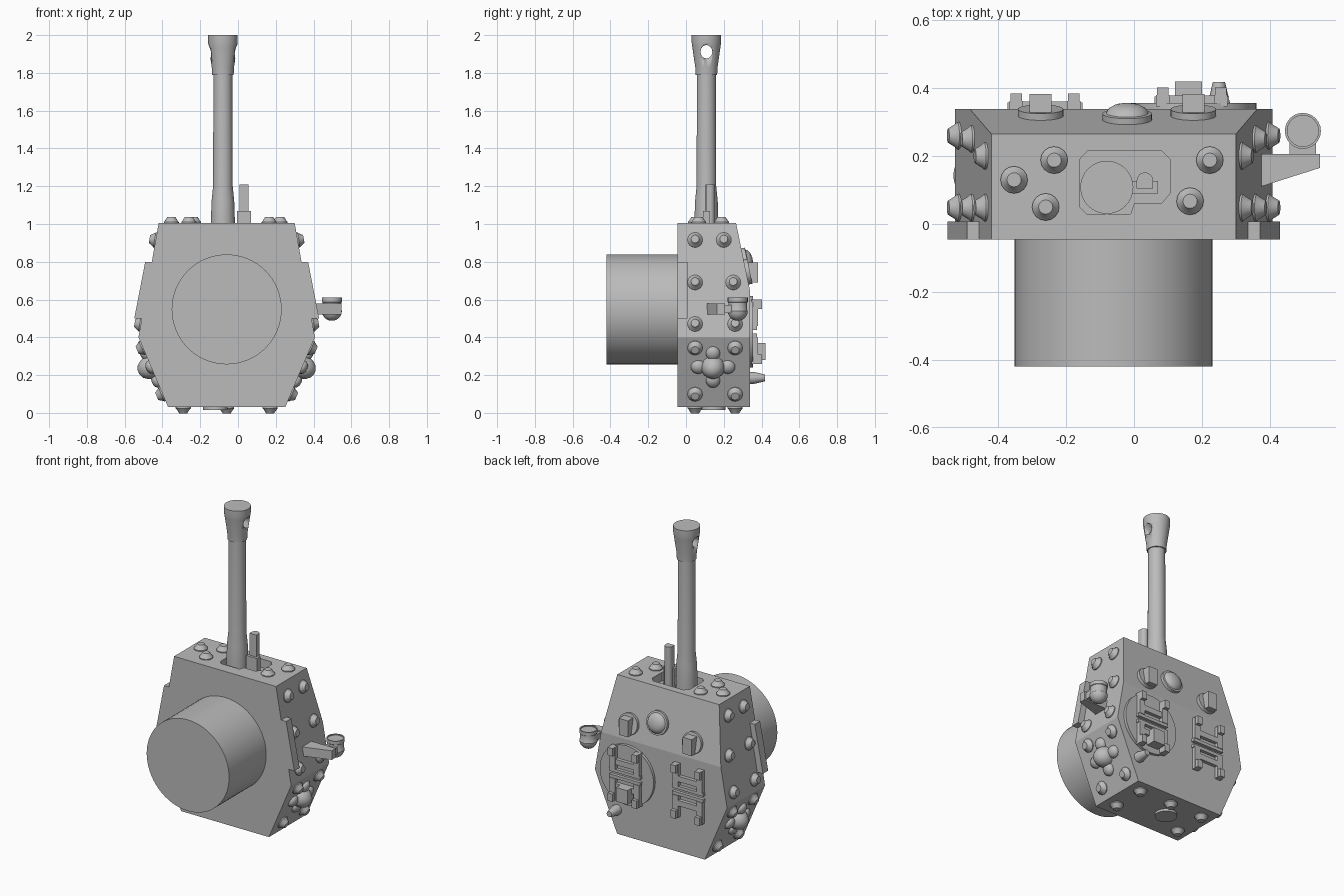
import bpy, bmesh, math
from mathutils import Vector, Matrix

if "Cube" in bpy.data.objects:
    bpy.data.objects.remove(bpy.data.objects["Cube"], do_unlink=True)

mat = bpy.data.materials.new("plain_grey")
mat.use_nodes = True
mat.diffuse_color = (0.5, 0.5, 0.5, 1)
mat.node_tree.nodes["Principled BSDF"].inputs["Base Color"].default_value = (0.5, 0.5, 0.5, 1)

CX = -0.06                                   # centre line of the turret
TOP, WIDE, LOW = (1.005, 0.36), (0.4, 0.467), (0.03, 0.31)   # height, half width
BACK, BREAK, RIM = 0.338, 0.65, 0.265


def finish(bm, name, smooth=True):
    bmesh.ops.recalc_face_normals(bm, faces=bm.faces)
    me = bpy.data.meshes.new(name)
    bm.to_mesh(me)
    bm.free()
    me.materials.append(mat)
    ob = bpy.data.objects.new(name, me)
    bpy.context.collection.objects.link(ob)
    if smooth:
        bpy.ops.object.select_all(action="DESELECT")
        ob.select_set(True)
        bpy.context.view_layer.objects.active = ob
        bpy.ops.object.shade_smooth_by_angle(angle=math.radians(35))
    return ob


def frame(pos, normal):
    """Matrix that carries local z onto the normal at a point."""
    return Matrix.Translation(pos) @ Vector(normal).to_track_quat("Z", "Y").to_matrix().to_4x4()


def lathe(bm, profile, mx, sides=24):
    """Turn (radius, height) points into a capped solid of revolution."""
    rings = [[bm.verts.new(mx @ Vector((r * math.cos(a), r * math.sin(a), h)))
              for a in (math.tau * i / sides for i in range(sides))] for r, h in profile]
    for lo, hi in zip(rings, rings[1:]):
        for i in range(sides):
            j = (i + 1) % sides
            bm.faces.new((lo[i], lo[j], hi[j], hi[i]))
    bm.faces.new(rings[0][::-1])
    bm.faces.new(rings[-1])


def box(bm, x0, x1, y0, y1, z0, z1, mx=Matrix()):
    size = Matrix.Diagonal((x1 - x0, y1 - y0, z1 - z0, 1))
    mid = Matrix.Translation(((x0 + x1) / 2, (y0 + y1) / 2, (z0 + z1) / 2))
    bmesh.ops.create_cube(bm, size=1, matrix=mx @ mid @ size)


def prism(bm, low, high):
    a, b = ([bm.verts.new(p) for p in ring] for ring in (low, high))
    bm.faces.new(a[::-1])
    bm.faces.new(b)
    for i in range(len(a)):
        j = (i + 1) % len(a)
        bm.faces.new((a[i], a[j], b[j], b[i]))


def cut(target, cutter):
    cutter.hide_render = True
    cutter.hide_set(True)
    mod = target.modifiers.new("cut", "BOOLEAN")
    mod.operation, mod.solver, mod.object = "DIFFERENCE", "EXACT", cutter
    bpy.context.view_layer.objects.active = target
    bpy.ops.object.modifier_apply(modifier=mod.name)
    bpy.data.objects.remove(cutter, do_unlink=True)


def half_width(z):
    a, b = (TOP, WIDE) if z > WIDE[0] else (LOW, WIDE)
    return b[1] + (a[1] - b[1]) * (z - b[0]) / (a[0] - b[0])


def side_frame(s, y, z):
    slope = (half_width(z + 0.01) - half_width(z - 0.01)) / 0.02
    return frame((CX + s * half_width(z), y, z), (s, 0, -s * slope * s))


def roof_y(z):
    return BACK - max(0, z - BREAK) * (BACK - RIM) / (TOP[0] - BREAK)


# Hull: hexagonal plates joined, with a sloped upper roof
bm = bmesh.new()
sections = [(LOW[0], BACK), (WIDE[0], BACK), (BREAK, BACK), (TOP[0], RIM)]
rings = []
for z, y in sections:
    w = half_width(z)
    rings.append([bm.verts.new(p) for p in
                  ((CX - w, -0.045, z), (CX + w, -0.045, z), (CX + w, y, z), (CX - w, y, z))])
for lo, hi in zip(rings, rings[1:]):
    for i in range(4):
        j = (i + 1) % 4
        bm.faces.new((lo[i], lo[j], hi[j], hi[i]))
bm.faces.new(rings[0][::-1])
bm.faces.new(rings[-1])
hull = finish(bm, "hull", False)

# Gun port recess with a clipped corner
port = [(-0.14, 0.03), (-0.01, 0.03), (0.0, 0.06), (0.08, 0.06), (0.106, 0.09), (0.106, 0.19),
        (0.08, 0.217), (-0.135, 0.217), (-0.16, 0.19), (-0.16, 0.05)]
bm = bmesh.new()
prism(bm, [(x, y, 0.95) for x, y in port], [(x, y, 1.1) for x, y in port])
cut(hull, finish(bm, "port_cutter", False))

# Ring drum
bm = bmesh.new()
lathe(bm, [(0.291, 0), (0.291, 0.38)], frame((CX, -0.04, 0.548), (0, -1, 0)), 64)
finish(bm, "ring_drum")

# Barrel and flared muzzle with a side vent
bm = bmesh.new()
lathe(bm, [(0.063, 0.94), (0.063, 1.03), (0.06, 1.12), (0.052, 1.2), (0.05, 1.79), (0.057, 1.79),
           (0.059, 1.83), (0.075, 1.94), (0.078, 1.96), (0.078, 2.0)],
      Matrix.Translation((-0.08, 0.108, 0)), 32)
barrel = finish(bm, "barrel")
bm = bmesh.new()
lathe(bm, [(0.031, -0.2), (0.031, 0.2)], Matrix.Translation((-0.08, 0.108, 1.912))
      @ Matrix.Diagonal((1, 1, 1.15, 1)) @ Matrix.Rotation(math.pi / 2, 4, "Y"), 16)
cut(barrel, finish(bm, "vent_cutter"))

# Coaxial gun
bm = bmesh.new()
box(bm, -0.005, 0.07, 0.09, 0.127, 0.94, 1.07)
box(bm, 0.008, 0.056, 0.105, 0.13, 0.94, 1.21)
lathe(bm, [(0.024, 0.94), (0.024, 1.21)], Matrix.Translation((0.032, 0.128, 0)), 16)
finish(bm, "coaxial_gun")

# Side rails
bm = bmesh.new()
for s in (-1, 1):
    def rail(y):
        return [(CX + s * (half_width(z) + d), y, z)
                for z, d in ((0.5, -0.02), (0.5, 0.04), (0.8, 0.035), (0.8, -0.02))]
    prism(bm, rail(-0.045), rail(0.008))
finish(bm, "side_rails", False)

# Rivets on the front, flanks and underside
bm = bmesh.new()
rivet = [(0.04, -0.01), (0.04, 0.006), (0.034, 0.012), (0.021, 0.033)]
for x, y in ((-0.353, 0.13), (-0.235, 0.188), (-0.26, 0.05), (0.223, 0.188), (0.165, 0.067)):
    lathe(bm, rivet, Matrix.Translation((x, y, TOP[0])), 16)
for s in (-1, 1):
    for y, z in ((0.2, 0.915), (0.25, 0.69), (0.26, 0.47), (0.26, 0.345), (0.26, 0.1)):
        for yy in (0.048, y):
            lathe(bm, rivet, side_frame(s, yy, z), 16)
for x, y in ((-0.29, 0.048), (0.17, 0.048), (-0.29, 0.26), (0.17, 0.26), (CX, 0.26)):
    lathe(bm, rivet, frame((x, y, LOW[0]), (0, 0, -1)), 16)
finish(bm, "rivets")

# Underside cap
bm = bmesh.new()
lathe(bm, [(0.065, -0.01), (0.065, 0.015)], frame((-0.12, 0.145, LOW[0]), (0, 0, -1)), 32)
finish(bm, "underside_cap")

# Flank ports: central plug with four lobes around it
bm = bmesh.new()
for s in (-1, 1):
    mx = side_frame(s, 0.143, 0.243)
    lathe(bm, [(0.062, -0.01), (0.06, 0.02), (0.052, 0.04), (0.035, 0.062), (0.012, 0.072)], mx, 24)
    for k in range(4):
        turn = mx @ Matrix.Rotation(k * math.pi / 2, 4, "Z")
        bmesh.ops.create_uvsphere(bm, u_segments=16, v_segments=8, radius=1, matrix=turn
                                  @ Matrix.Translation((0.078, 0, 0)) @ Matrix.Diagonal((0.04, 0.038, 0.028, 1)))
finish(bm, "flank_ports")

# Spotlight on a tapered bracket
bm = bmesh.new()
arm = [(0.34, 0.1), (0.38, 0.112), (0.547, 0.165), (0.547, 0.206), (0.34, 0.206)]
prism(bm, [(x, y, 0.522) for x, y in arm], [(x, y, 0.58) for x, y in arm])
box(bm, 0.458, 0.535, 0.2, 0.26, 0.53, 0.572)
finish(bm, "light_bracket", False)
bm = bmesh.new()
bowl = [(0.053 * math.cos(a), 0.54 + 0.053 * math.sin(a))
        for a in (math.radians(d) for d in range(-80, 1, 16))]
lathe(bm, bowl + [(0.05, 0.545), (0.05, 0.585), (0.053, 0.588), (0.053, 0.61), (0.046, 0.61), (0.046, 0.604)],
      Matrix.Translation((0.497, 0.274, 0)), 24)
finish(bm, "spotlight")

# Periscopes and the domed vent on the sloped roof
bm = bmesh.new()
tilt = (0, TOP[0] - BREAK, BACK - RIM)
for x in (-0.275, 0.175):
    lathe(bm, [(0.067, -0.01), (0.067, 0.02)], frame((x, roof_y(0.745), 0.745), tilt), 32)
    box(bm, x - 0.032, x + 0.032, 0.31, 0.382, 0.69, 0.795)
finish(bm, "periscopes")
bm = bmesh.new()
lathe(bm, [(0.073, -0.01), (0.073, 0.018), (0.062, 0.02), (0.055, 0.032), (0.038, 0.042), (0.015, 0.047)],
      frame((-0.02, roof_y(0.8), 0.8), tilt), 32)
finish(bm, "roof_vent")

# Hatch disc and its stub
bm = bmesh.new()
lathe(bm, [(0.19, -0.01), (0.19, 0.018)], frame((0.17, BACK, 0.43), (0, 1, 0)), 48)
finish(bm, "hatch")
bm = bmesh.new()
lathe(bm, [(0.032, -0.01), (0.032, 0.02), (0.018, 0.08)], frame((0.25, BACK, 0.185), (0, 1, 0)), 16)
finish(bm, "hatch_stub")


# Track link brackets: two opposed H shapes in each set
def links(name, x, y, z=0.43):
    bm = bmesh.new()
    for s in (-1, 1):
        mx = Matrix.Translation((x, y, z)) @ Matrix.Diagonal((1, 1, s, 1))
        box(bm, -0.11, 0.11, -0.01, 0.02, 0.01, 0.03, mx)
        box(bm, -0.075, 0.075, -0.01, 0.022, 0.06, 0.095, mx)
        for t in (-1, 1):
            side = mx @ Matrix.Diagonal((t, 1, 1, 1))
            box(bm, 0.065, 0.105, -0.01, 0.024, 0.03, 0.17, side)
            box(bm, 0.068, 0.102, -0.01, 0.046, 0.12, 0.17, side)
    return finish(bm, name, False)


links("roof_links", -0.262, BACK)
links("hatch_links", 0.17, BACK + 0.018)
bm = bmesh.new()
box(bm, 0.12, 0.2, BACK, 0.42, 0.28, 0.37)
finish(bm, "hatch_block", False)
